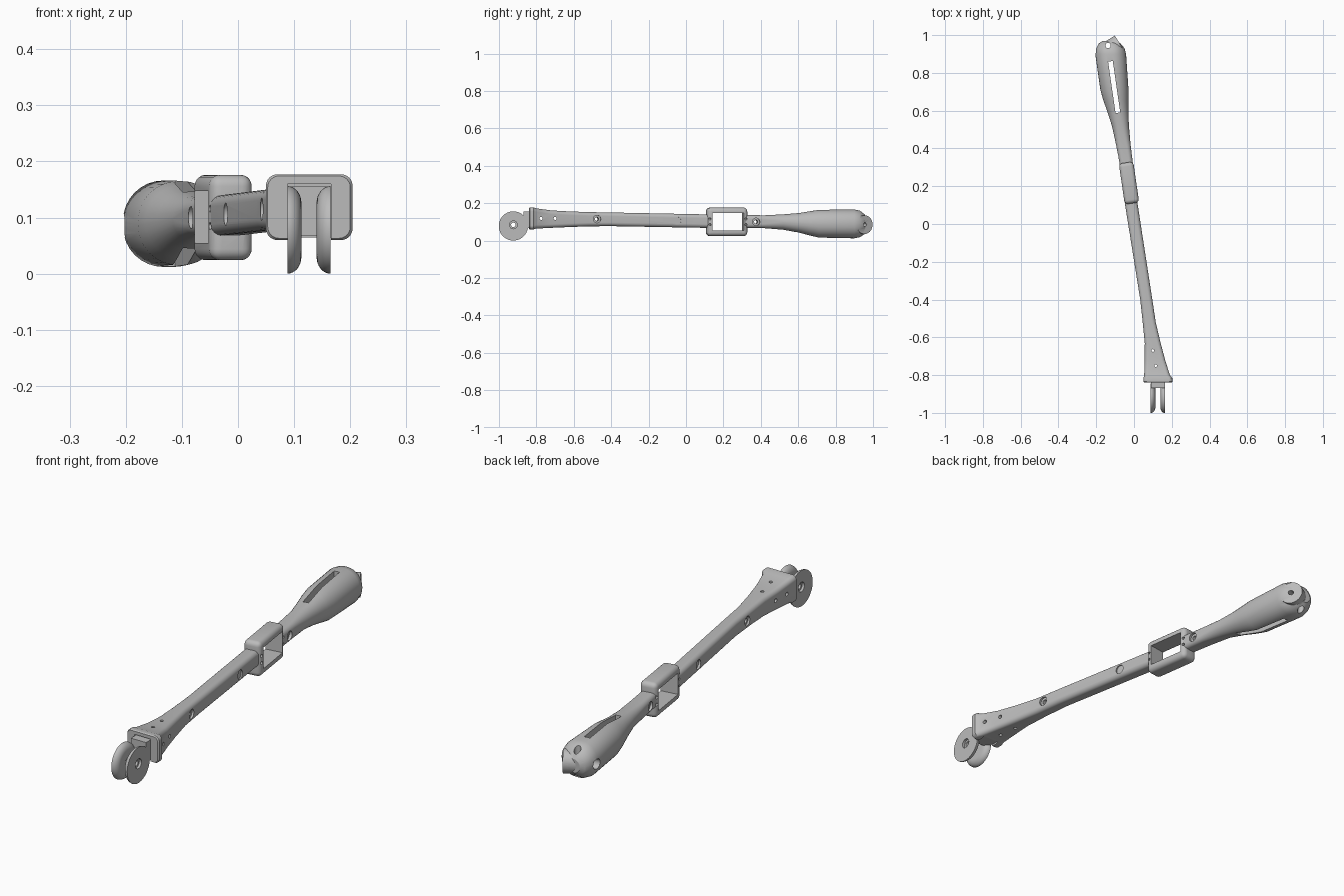
import bpy, bmesh, math
from mathutils import Matrix, Vector

if "Cube" in bpy.data.objects:
    bpy.data.objects.remove(bpy.data.objects["Cube"])

TILT = math.radians(8.25)
ALONG = Vector((-math.sin(TILT), math.cos(TILT), 0))
ACROSS = Vector((math.cos(TILT), math.sin(TILT), 0))

grey = bpy.data.materials.new("plain grey")
grey.use_nodes = True
grey.diffuse_color = (0.5, 0.5, 0.5, 1)
grey.node_tree.nodes["Principled BSDF"].inputs["Base Color"].default_value = grey.diffuse_color


def axis_x(y):
    """Centre line of the slanted arm."""
    return 0.005 - 0.145 * y


def finish(name, bm):
    bmesh.ops.recalc_face_normals(bm, faces=bm.faces)
    mesh = bpy.data.meshes.new(name)
    bm.to_mesh(mesh)
    bm.free()
    mesh.materials.append(grey)
    obj = bpy.data.objects.new(name, mesh)
    bpy.context.collection.objects.link(obj)
    return obj


def loft(name, rings):
    bm = bmesh.new()
    loops = [[bm.verts.new(p) for p in ring] for ring in rings]
    n = len(loops[0])
    for a, b in zip(loops, loops[1:]):
        for i in range(n):
            j = (i + 1) % n
            bm.faces.new((a[i], a[j], b[j], b[i]))
    bm.faces.new(loops[0])
    bm.faces.new(loops[-1])
    return finish(name, bm)


def box(name, centre, size, turn=0.0, bevel=0.0):
    bm = bmesh.new()
    bmesh.ops.create_cube(bm, size=1)
    bmesh.ops.scale(bm, vec=size, verts=bm.verts)
    if bevel:
        bmesh.ops.bevel(bm, geom=bm.edges[:], offset=bevel, segments=5,
                        profile=0.5, affect='EDGES')
    bm.transform(Matrix.Translation(centre) @ Matrix.Rotation(turn, 4, 'Z'))
    return finish(name, bm)


def rod(name, centre, direction, radius, length):
    bm = bmesh.new()
    bmesh.ops.create_cone(bm, cap_ends=True, segments=40, radius1=radius,
                          radius2=radius, depth=length)
    turn = Vector((0, 0, 1)).rotation_difference(Vector(direction)).to_matrix().to_4x4()
    bm.transform(Matrix.Translation(centre) @ turn)
    return finish(name, bm)


def combine(target, parts, operation):
    """Apply a boolean with each part, then discard the parts."""
    for part in parts:
        mod = target.modifiers.new("cut", 'BOOLEAN')
        mod.operation = operation
        mod.solver = 'EXACT'
        mod.object = part
    graph = bpy.context.evaluated_depsgraph_get()
    mesh = bpy.data.meshes.new_from_object(target.evaluated_get(graph))
    target.modifiers.clear()
    target.data = mesh
    for part in parts:
        bpy.data.objects.remove(part)


def rounded_section(y, x0, x1, z0, z1):
    """Rounded rectangle that grows rounder toward the grip."""
    t = min(max((y - 0.4) / 0.31, 0), 1)
    r = min(0.02 + 0.052 * t, 0.48 * (x1 - x0), 0.48 * (z1 - z0))
    ring = []
    corners = ((x1 - r, z1 - r), (x0 + r, z1 - r), (x0 + r, z0 + r), (x1 - r, z0 + r))
    for quarter, (cx, cz) in enumerate(corners):
        for k in range(9):
            a = math.pi / 2 * (quarter + k / 8)
            ring.append((cx + r * math.cos(a), y, cz + r * math.sin(a)))
    return ring


# Arm: flared front flange, slim bar, swollen rounded grip (y, x0, x1, z0, z1)
sections = [
    (-0.84, 0.053, 0.2, 0.063, 0.174),
    (-0.835, 0.05, 0.204, 0.06, 0.177),
    (-0.815, 0.05, 0.203, 0.06, 0.177),
    (-0.8, 0.054, 0.19, 0.064, 0.172),
    (-0.72, 0.056, 0.165, 0.068, 0.161),
    (-0.63, 0.057, 0.141, 0.072, 0.156),
    (-0.52, 0.046, 0.115, 0.076, 0.152),
    (-0.4, 0.033, 0.097, 0.077, 0.15),
    (0.1, -0.047, 0.02, 0.068, 0.14),
    (0.33, -0.078, -0.007, 0.067, 0.136),
    (0.42, -0.095, -0.018, 0.066, 0.135),
    (0.52, -0.117, -0.027, 0.058, 0.14),
    (0.6, -0.143, -0.03, 0.043, 0.147),
    (0.66, -0.164, -0.03, 0.027, 0.157),
    (0.71, -0.178, -0.029, 0.015, 0.165),
    (0.9, -0.205, -0.042, 0.012, 0.166),
    (0.93, -0.2, -0.05, 0.018, 0.16),
    (0.955, -0.187, -0.07, 0.035, 0.14),
    (0.97, -0.165, -0.095, 0.055, 0.115),
]
arm = loft("arm", [rounded_section(*s) for s in sections])

# Window frame, end boss joined to the arm
boss_axis = Vector((0.85, 0.53, 0)).normalized()
boss_face = Vector((-0.075, 0.955, 0.085))
mid = 0.217
combine(arm, [
    box("window_frame", (axis_x(mid), mid, 0.1), (0.077, 0.218, 0.152), TILT, 0.02),
    rod("end_boss", boss_face - boss_axis * 0.045, boss_axis, 0.05, 0.09),
], 'UNION')

# Openings: frame window, grip slot, flange recess
cuts = [
    box("window_cut", (axis_x(0.22), 0.22, 0.101), (0.3, 0.17, 0.093), TILT),
    box("slot_cut", (-0.105, 0.725, 0.1), (0.025, 0.275, 0.4), TILT),
    box("recess_cut", (0.127, -0.85, 0.08), (0.077, 0.1, 0.16)),
]

# Counterbored cross holes along the bar
for y, z in ((-0.48, 0.115), (-0.05, 0.106), (0.37, 0.1)):
    centre = Vector((axis_x(y), y, z))
    cuts.append(rod("cross_hole", centre, ACROSS, 0.01, 0.3))
    for side in (-1, 1):
        cuts.append(rod("counterbore", centre + ACROSS * side * 0.07, ACROSS, 0.02, 0.09))

# Small pin holes in the flange and around the window
for y in (-0.775, -0.7):
    cuts.append(rod("side_pin", (0.12, y, 0.118), (1, 0, 0), 0.008, 0.3))
for x, y in ((0.115, -0.75), (0.1, -0.67)):
    cuts.append(rod("top_pin", (x, y, 0.1), (0, 0, 1), 0.007, 0.3))
for y in (0.123, 0.316):
    for z in (0.085, 0.116):
        cuts.append(rod("frame_pin", (axis_x(y), y, z), ACROSS, 0.006, 0.3))

# Holes in the rounded end
cuts += [
    rod("boss_hole", boss_face, boss_axis, 0.011, 0.1),
    rod("end_bore", (-0.147, 0.96, 0.085), (-0.3, 0.95, 0), 0.034, 0.1),
    rod("side_hole", (-0.2, 0.905, 0.086), ACROSS, 0.022, 0.08),
    rod("vertical_hole", (-0.137, 0.945, 0.09), (0, 0, 1), 0.014, 0.3),
]
combine(arm, cuts, 'DIFFERENCE')

# Fork: two discs, flat outside and rounded inside, on a hub
hub_y, hub_z = -0.923, 0.078


def fork_disc(name, x, inward):
    profile = [(0.025 * math.sin(t), 0.048 + 0.03 * math.cos(t))
               for t in (math.pi / 2 * k / 8 for k in range(9))]
    rings = []
    for depth, r in profile:
        rings.append([(x + inward * depth, hub_y + r * math.cos(a), hub_z + r * math.sin(a))
                      for a in (math.tau * k / 56 for k in range(56))])
    disc = loft(name, rings)
    combine(disc, [
        rod("disc_hole", (x, hub_y, hub_z + 0.006), (1, 0, 0), 0.012, 0.2),
        rod("disc_counterbore", (x, hub_y, hub_z + 0.006), (1, 0, 0), 0.021, 0.022),
    ], 'DIFFERENCE')
    return disc


parts = [
    arm,
    fork_disc("fork_disc_right", 0.088, 1),
    fork_disc("fork_disc_left", 0.165, -1),
    box("fork_hub", (0.1265, -0.832, 0.111), (0.073, 0.072, 0.088)),
]

# Smooth shading with sharp creases kept
for obj in bpy.context.selected_objects:
    obj.select_set(False)
for obj in parts:
    obj.select_set(True)
bpy.context.view_layer.objects.active = arm
bpy.ops.object.shade_smooth_by_angle(angle=math.radians(30))
